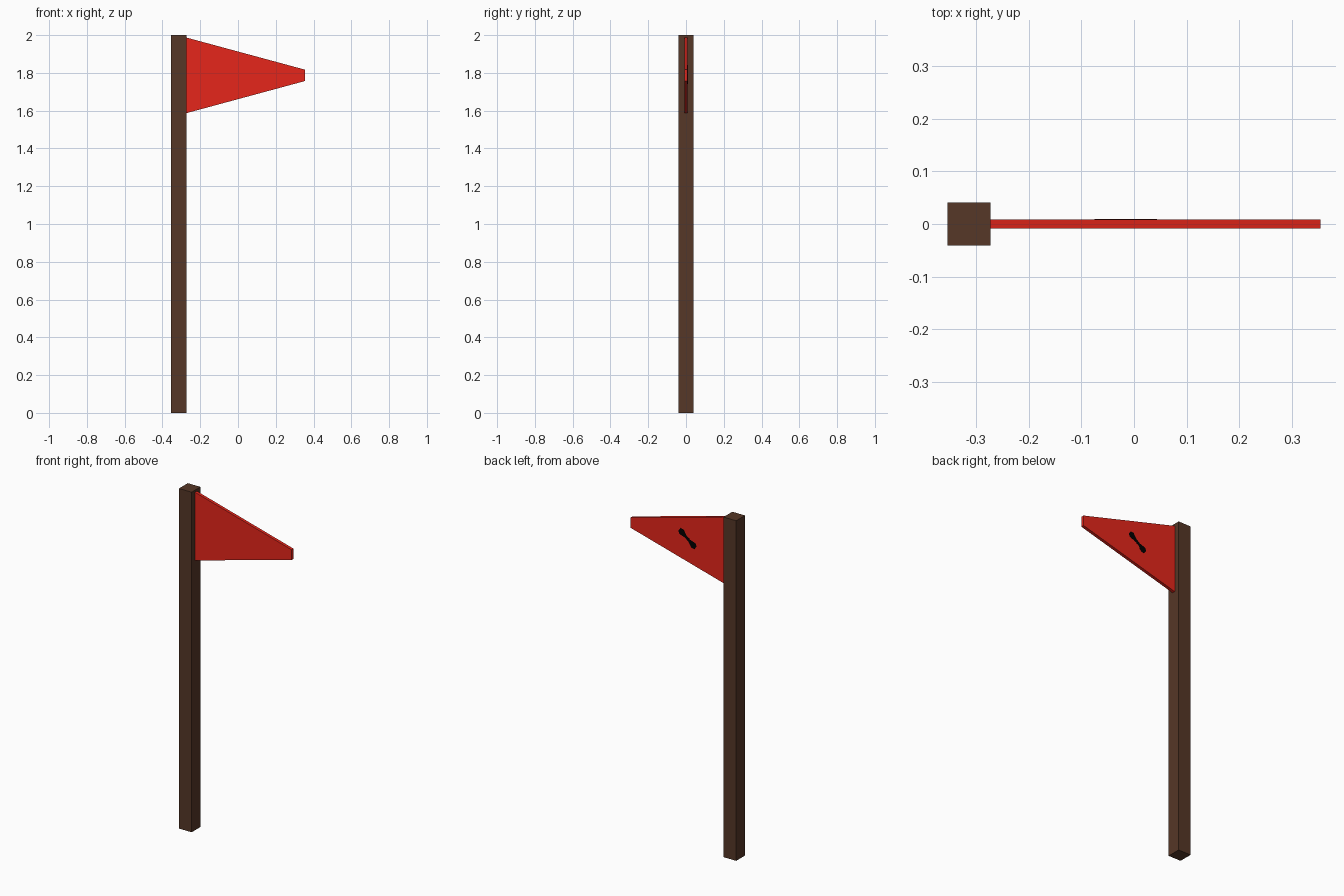
import bpy, bmesh
from mathutils import Vector

if "Cube" in bpy.data.objects:
    bpy.data.objects.remove(bpy.data.objects["Cube"])


def material(name, rgb):
    m = bpy.data.materials.new(name)
    m.diffuse_color = (*rgb, 1.0)
    m.use_nodes = True
    m.node_tree.nodes["Principled BSDF"].inputs["Base Color"].default_value = m.diffuse_color
    return m


def plate(name, profile, y0, y1, mat):
    """Extrude an (x, z) outline from y0 to y1."""
    bm = bmesh.new()
    face = bm.faces.new([bm.verts.new((x, y0, z)) for x, z in profile])
    ext = bmesh.ops.extrude_face_region(bm, geom=[face])
    verts = [g for g in ext["geom"] if isinstance(g, bmesh.types.BMVert)]
    bmesh.ops.translate(bm, verts=verts, vec=(0, y1 - y0, 0))
    bmesh.ops.recalc_face_normals(bm, faces=bm.faces)
    mesh = bpy.data.meshes.new(name)
    bm.to_mesh(mesh)
    bm.free()
    mesh.materials.append(mat)
    obj = bpy.data.objects.new(name, mesh)
    bpy.context.collection.objects.link(obj)
    return obj


wood = material("dark_brown_wood", (0.092, 0.038, 0.020))
cloth = material("red_cloth", (0.79, 0.019, 0.011))
ink = material("black_paint", (0.0, 0.0, 0.0))

# Square pole
LEFT, RIGHT, HALF = -0.355, -0.273, 0.041
plate("pole", [(LEFT, 0), (RIGHT, 0), (RIGHT, 2), (LEFT, 2)], -HALF, HALF, wood)

# Tapered pennant with a blunt tip
plate("pennant", [(RIGHT, 1.587), (0.355, 1.757), (0.355, 1.817), (RIGHT, 1.987)],
      -0.009, 0.009, cloth)

# Small diagonal painted mark on the back: narrow waist, wide ends
centre = Vector((-0.016, 1.792))
along = Vector((0.108, 0.083)).normalized()
across = Vector((-along.y, along.x))
side = [(-0.066, 0.012), (-0.050, 0.021), (-0.015, 0.009),
        (0.015, 0.009), (0.050, 0.021), (0.066, 0.012)]
outline = [(a, -w) for a, w in side] + [(a, w) for a, w in reversed(side)]
plate("back_mark", [tuple(centre + along * a + across * w) for a, w in outline],
      0.0085, 0.0094, ink)
